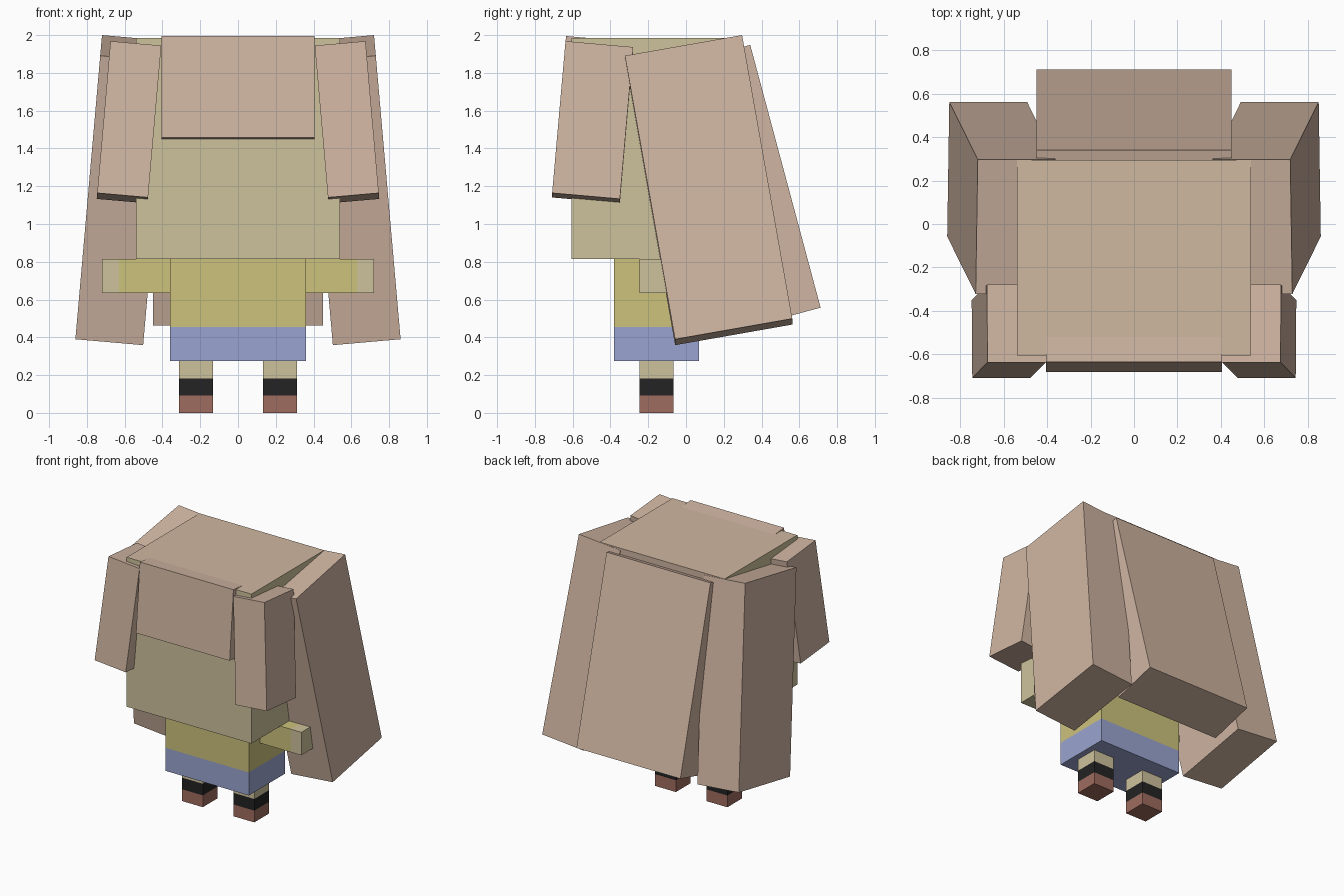
import bpy, bmesh, math
from mathutils import Vector

cube = bpy.data.objects.get("Cube")
if cube:
    bpy.data.objects.remove(cube, do_unlink=True)


def material(name, rgb):
    lin = [((c / 255 + 0.055) / 1.055) ** 2.4 for c in rgb] + [1.0]
    m = bpy.data.materials.new(name)
    m.diffuse_color = lin
    m.use_nodes = True
    bsdf = m.node_tree.nodes["Principled BSDF"]
    bsdf.inputs["Base Color"].default_value = lin
    bsdf.inputs["Roughness"].default_value = 0.9
    return m


HAIR = material("beige hair", (208, 181, 162))
CROWN = material("crown hair", (207, 183, 160))
SKIN = material("pale skin", (206, 194, 156))
SHIRT = material("yellow shirt", (204, 194, 124))
SHORTS = material("blue shorts", (154, 165, 209))
SOCK = material("black sock", (35, 35, 35))
SHOE = material("brown shoe", (159, 108, 94))


def box(name, size, anchor, at, mats, rot=(0, 0, 0), cuts=(), axis=2):
    """Box whose anchor (-1..1 per axis) sits at a point; cuts split it into colour bands along an axis."""
    bm = bmesh.new()
    bmesh.ops.create_cube(bm, size=1.0)
    for v in bm.verts:
        v.co = Vector([(v.co[i] - anchor[i] / 2) * size[i] for i in range(3)])
    normal = Vector([float(i == axis) for i in range(3)])
    for c in cuts:
        bmesh.ops.bisect_plane(bm, geom=bm.verts[:] + bm.edges[:] + bm.faces[:],
                               plane_co=normal * c, plane_no=normal)
    for f in bm.faces:
        f.material_index = sum(f.calc_center_median()[axis] > c for c in cuts)
    mesh = bpy.data.meshes.new(name)
    bm.to_mesh(mesh)
    bm.free()
    for m in mats:
        mesh.materials.append(m)
    ob = bpy.data.objects.new(name, mesh)
    ob.location = at
    ob.rotation_euler = [math.radians(a) for a in rot]
    bpy.context.collection.objects.link(ob)
    return ob


# Head: skin at front, sides and underside, hair on crown and back
head = box("head", (1.08, 0.90, 1.17), (0, 0, -1), (0, -0.155, 0.815), [SKIN, CROWN, HAIR])
for face in head.data.polygons:
    face.material_index = 1 if face.normal.z > 0.5 else 2 if face.normal.y > 0.5 else 0

# Torso: shorts below, shirt above
box("torso", (0.72, 0.45, 0.54), (0, 0, -1), (0, -0.155, 0.275), [SHORTS, SHIRT], cuts=(0.18,))

# Fringe and back hair, hung from their outer top edges
box("fringe", (0.81, 0.18, 0.54), (0, -1, 1), (0, -0.635, 1.995), [HAIR], rot=(-5, 0, 0))
box("back_hair", (0.90, 0.36, 1.44), (0, 1, 1), (0, 0.34, 1.948), [HAIR], rot=(15, 0, 0))

# Mirrored parts
for side, s in (("left", 1), ("right", -1)):
    box(f"{side}_front_lock", (0.27, 0.36, 0.81), (s, -1, 1), (s * 0.675, -0.638, 1.968),
        [HAIR], rot=(-5, -5 * s, 0))
    box(f"{side}_side_hair", (0.36, 0.63, 1.53), (s, 1, 1), (s * 0.72, 0.297, 2.0),
        [HAIR], rot=(10, -5 * s, 0))
    # Arm: sleeve with a bare hand at the end
    box(f"{side}_arm", (0.36, 0.18, 0.18), (-s, 0, 1), (s * 0.36, -0.155, 0.814),
        [SHIRT, SKIN] if s > 0 else [SKIN, SHIRT], cuts=(s * 0.27,), axis=0)
    # Leg: shoe, sock, skin
    box(f"{side}_leg", (0.18, 0.18, 0.275), (0, 0, -1), (s * 0.223, -0.155, 0),
        [SHOE, SOCK, SKIN], cuts=(0.092, 0.183))
